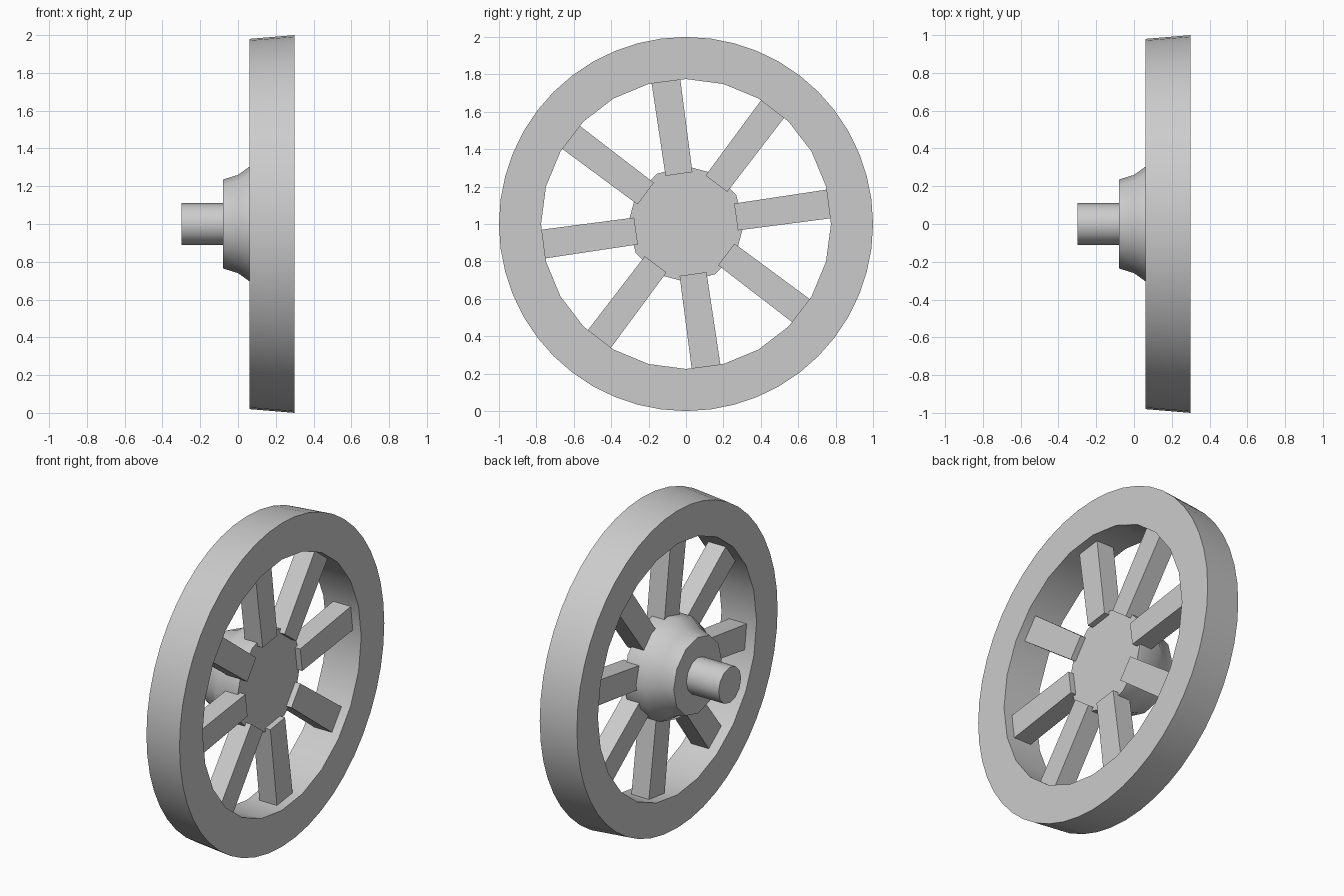
import bpy, bmesh
from math import cos, sin, pi, radians

if "Cube" in bpy.data.objects:
    bpy.data.objects.remove(bpy.data.objects["Cube"])

CENTRE_Z = 1.0


def make(name, bm, smooth=None):
    bmesh.ops.recalc_face_normals(bm, faces=bm.faces)
    me = bpy.data.meshes.new(name)
    bm.to_mesh(me)
    bm.free()
    ob = bpy.data.objects.new(name, me)
    bpy.context.collection.objects.link(ob)
    if smooth:
        bpy.ops.object.select_all(action='DESELECT')
        ob.select_set(True)
        bpy.context.view_layer.objects.active = ob
        bpy.ops.object.shade_smooth_by_angle(angle=radians(smooth))
    return ob


def lathe(name, profile, sides, closed=False, smooth=35, facet=None):
    """Revolve (x, radius) points around the wheel axle.
    Points listed in facet get half as many visible sides."""
    bm = bmesh.new()
    rings = []
    for i, (x, r) in enumerate(profile):
        ring = []
        for k in range(sides):
            a = pi / 2 + 2 * pi * k / sides
            rr = r * cos(2 * pi / sides) if facet and i in facet and k % 2 else r
            ring.append(bm.verts.new((x, rr * cos(a), CENTRE_Z + rr * sin(a))))
        rings.append(ring)
    pairs = list(zip(rings, rings[1:]))
    if closed:
        pairs.append((rings[-1], rings[0]))
    for a, b in pairs:
        for k in range(sides):
            n = (k + 1) % sides
            bm.faces.new((a[k], a[n], b[n], b[k]))
    if not closed:
        bm.faces.new(rings[0])
        bm.faces.new(rings[-1])
    return make(name, bm, smooth)


# Rim: flat band, slightly narrower at the back, coarser inside edge
lathe("rim", [(0.06, 0.98), (0.30, 1.0), (0.30, 0.775), (0.06, 0.775)], 48,
      closed=True, facet=(2, 3))

# Hub: twelve-sided drum flaring out towards the spokes
lathe("hub", [(-0.08, 0.235), (0.0, 0.26), (0.07, 0.31), (0.21, 0.31)], 12)

# Axle stub behind the hub
lathe("axle", [(-0.30, 0.11), (-0.06, 0.11)], 12)

# Eight square-edged spokes
for i in range(8):
    a = radians(8 + 45 * i)
    u, v = (cos(a), sin(a)), (-sin(a), cos(a))
    bm = bmesh.new()
    bmesh.ops.create_cube(bm, size=1)
    for p in bm.verts:
        outer = p.co.y > 0
        r = 0.78 if outer else 0.27
        w = p.co.z * (0.155 if outer else 0.145)
        x = 0.185 + p.co.x * 0.12
        p.co = (x, r * u[0] + w * v[0], CENTRE_Z + r * u[1] + w * v[1])
    make(f"spoke_{i + 1}", bm)
